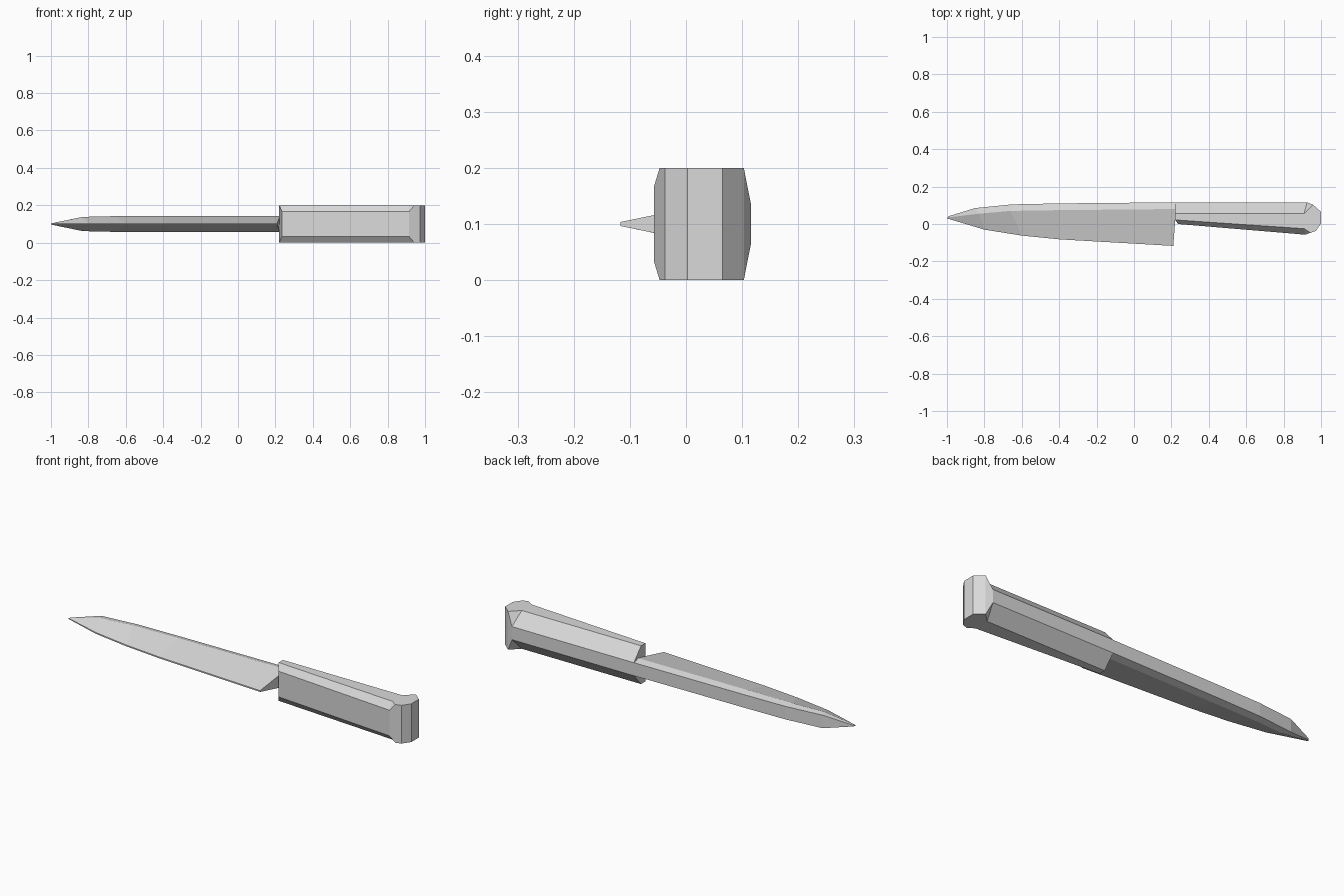
import bpy
import bmesh

cube = bpy.data.objects.get("Cube")
if cube:
    bpy.data.objects.remove(cube, do_unlink=True)

MID = 0.1  # height of the plane of symmetry

steel = bpy.data.materials.new("light_grey")
steel.use_nodes = True
grey = (0.7, 0.7, 0.7, 1)
steel.diffuse_color = grey
steel.node_tree.nodes["Principled BSDF"].inputs["Base Color"].default_value = grey


def finish(bm, name):
    bmesh.ops.recalc_face_normals(bm, faces=bm.faces)
    mesh = bpy.data.meshes.new(name)
    bm.to_mesh(mesh)
    bm.free()
    mesh.materials.append(steel)
    obj = bpy.data.objects.new(name, mesh)
    bpy.context.collection.objects.link(obj)
    return obj


def pair(bm, x, y, half):
    """Two vertices mirrored above and below the middle plane."""
    return [bm.verts.new((x, y, MID + s * half)) for s in (1, -1)]


# Blade: each station has an edge, a ridge and a back, as (x, y, half thickness)
def build_blade():
    stations = [
        ((-1, .03, .002), (-.995, .035, .004), (-.99, .042, .004)),
        ((-.8, -.03, .0035), (-.83, .055, .038), (-.85, .085, .034)),
        ((-.6, -.062, .0035), (-.66, .07, .042), (-.65, .105, .034)),
        ((-.4, -.082, .0035), (-.4, .074, .043), (-.4, .11, .034)),
        ((.21, -.117, .0035), (.225, .08, .044), (.225, .116, .034)),
    ]
    bm = bmesh.new()
    rings = []
    for station in stations:
        edge, ridge, back = [pair(bm, *p) for p in station]
        rings.append([edge[0], ridge[0], back[0], back[1], ridge[1], edge[1]])
    for a, b in zip(rings, rings[1:]):
        for i in range(6):
            j = (i + 1) % 6
            bm.faces.new((a[i], a[j], b[j], b[i]))
    bm.faces.new(rings[0])
    bm.faces.new(rings[-1])
    return finish(bm, "blade")


# Handle: flat top and bottom outline, bevelled grip, flared pommel
def build_handle():
    outline = [(.22, .057), (.91, .057), (.957, .103), (1, .065), (1, .003),
               (.972, -.037), (.943, -.047), (.91, -.025), (.22, .022)]
    bm = bmesh.new()
    flat = [pair(bm, x, y, .1) for x, y in outline]
    back = [pair(bm, .22, .116, .034), pair(bm, .925, .116, .034)]
    front = [pair(bm, .235, 0, .067), pair(bm, .915, -.057, .067)]

    for s in (0, 1):
        bm.faces.new([p[s] for p in flat])
        # Grip bevels and the flares that run into the pommel
        for rows in ((back[0], back[1], flat[1], flat[0]),
                     (back[1], flat[2], flat[1]),
                     (front[0], front[1], flat[7], flat[8]),
                     (front[1], flat[6], flat[7])):
            bm.faces.new([p[s] for p in rows])

    # Upright walls around back, pommel and front
    walls = back + flat[2:7] + [front[1], front[0]]
    for a, b in zip(walls, walls[1:]):
        bm.faces.new((a[0], b[0], b[1], a[1]))

    # Blade end of the grip
    bm.faces.new([p[0] for p in (back[0], flat[0], flat[8], front[0])]
                 + [p[1] for p in (front[0], flat[8], flat[0], back[0])])
    return finish(bm, "handle")


build_blade()
build_handle()
